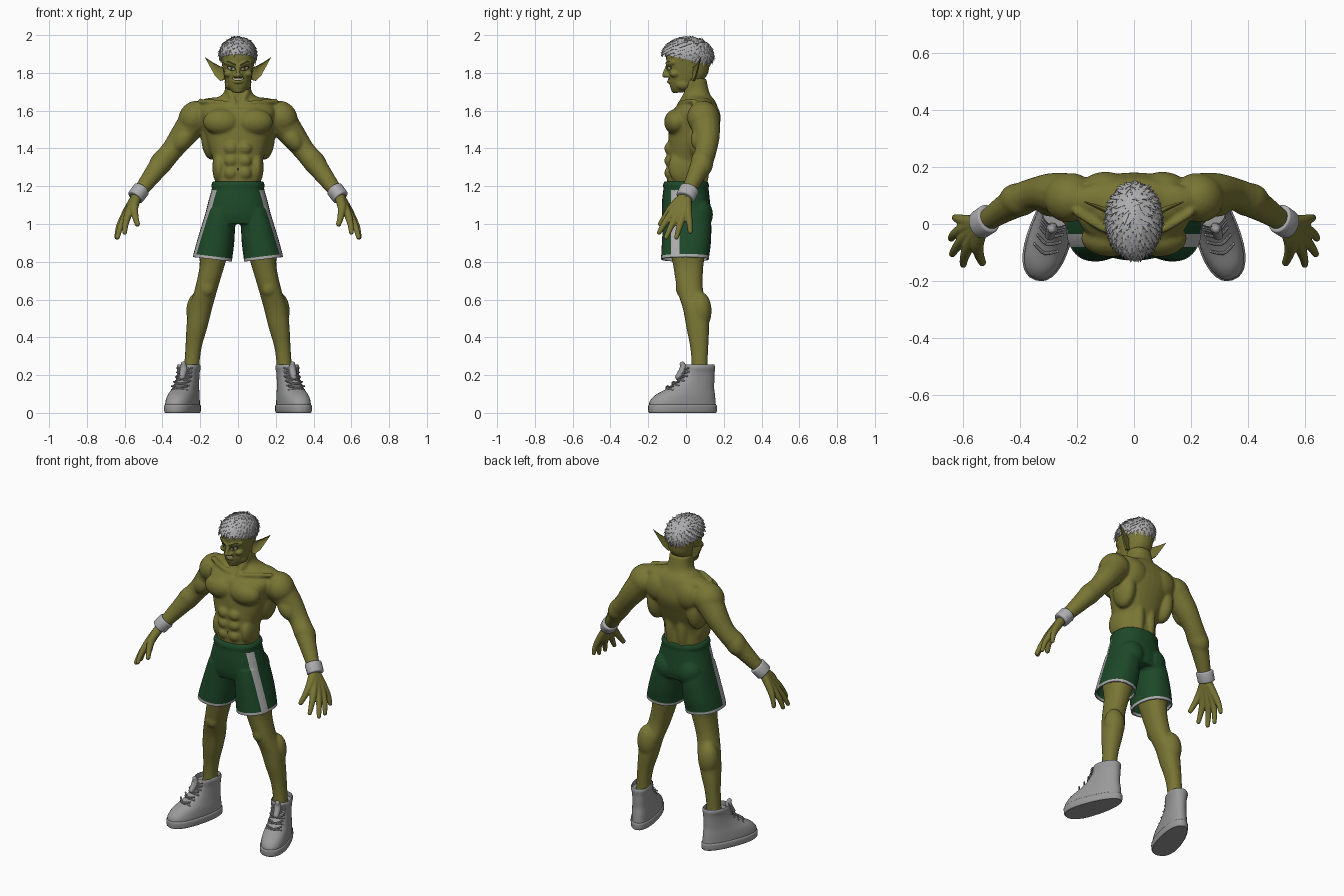
import bpy, bmesh, math, random
from mathutils import Vector, Matrix, Euler
from mathutils.bvhtree import BVHTree

random.seed(4)
if "Cube" in bpy.data.objects:
    bpy.data.objects.remove(bpy.data.objects["Cube"])


def material(name, *rgb):
    m = bpy.data.materials.new(name)
    m.use_nodes = True
    m.diffuse_color = (*rgb, 1)
    m.node_tree.nodes["Principled BSDF"].inputs["Base Color"].default_value = (*rgb, 1)
    return m


skin = material("olive skin", .19, .18, .035)
dark = material("dark olive", .025, .03, .01)
ear_pink = material("inner ear brown", .2, .1, .025)
green = material("shorts green", .012, .065, .022)
trim = material("trim grey", .42, .42, .42)
hair_grey = material("hair grey", .42, .42, .43)
band_grey = material("wristband grey", .42, .42, .44)
shoe_grey = material("shoe grey", .32, .32, .32)
ivory = material("eye and tooth ivory", .45, .45, .32)


def catmull(rows, n=4):
    rows = [Vector(r) for r in rows]
    out = []
    for i in range(len(rows) - 1):
        a, b, c, d = (rows[min(max(i + k, 0), len(rows) - 1)] for k in (-1, 0, 1, 2))
        for k in range(n):
            t = k / n
            out.append((b * 2 + (c - a) * t + (a * 2 - b * 5 + c * 4 - d) * t ** 2
                        + (b * 3 - a - c * 3 + d) * t ** 3) / 2)
    return out + [rows[-1]]


def skin_rings(bm, rings):
    rows = [[bm.verts.new(p) for p in ring] for ring in rings]
    n = len(rows[0])
    for a, b in zip(rows, rows[1:]):
        for i in range(n):
            j = (i + 1) % n
            bm.faces.new((a[i], a[j], b[j], b[i]))
    bm.faces.new(rows[0][::-1])
    return bm.faces.new(rows[-1])


def loft(bm, rows, power=2.3, n=32):
    """Stack of level rounded outlines: z, centre x, centre y, radius x, radius y."""
    angles = [math.tau * i / n for i in range(n)]
    bend = lambda c: math.copysign(abs(c) ** (2 / power), c)
    return skin_rings(bm, [[(cx + rx * bend(math.cos(a)), cy + ry * bend(math.sin(a)), z)
                            for a in angles] for z, cx, cy, rx, ry in catmull(rows)])


def ball(bm, loc, size, turn=0):
    m = Matrix.LocRotScale(Vector(loc), Euler((0, turn, 0)), Vector(size))
    bmesh.ops.create_uvsphere(bm, u_segments=20, v_segments=12, radius=1, matrix=m)


def limb(bm, points, n=14):
    """Round-ended tube through points x, y, z, radius."""
    path = catmull(points)
    side, rings = None, []
    for i, p in enumerate(path):
        d = (path[min(i + 1, len(path) - 1)] - path[max(i - 1, 0)]).xyz.normalized()
        side = d.orthogonal() if side is None else side - d * side.dot(d)
        side.normalize()
        up = d.cross(side)
        rings.append([p.xyz + (side * math.cos(math.tau * k / n) + up * math.sin(math.tau * k / n)) * p.w
                      for k in range(n)])
    skin_rings(bm, rings)
    for p in (path[0], path[-1]):
        ball(bm, p.xyz, (p.w,) * 3)


def finish(name, bm, mats, mirror=True, voxel=0, smooth=4, closed=True, angle=40):
    if closed:
        bmesh.ops.recalc_face_normals(bm, faces=bm.faces[:])
    if mirror:
        geom = bmesh.ops.duplicate(bm, geom=bm.verts[:] + bm.edges[:] + bm.faces[:])["geom"]
        for v in geom:
            if isinstance(v, bmesh.types.BMVert):
                v.co.x *= -1
        bmesh.ops.reverse_faces(bm, faces=[f for f in geom if isinstance(f, bmesh.types.BMFace)])
    mesh = bpy.data.meshes.new(name)
    bm.to_mesh(mesh)
    bm.free()
    ob = bpy.data.objects.new(name, mesh)
    bpy.context.collection.objects.link(ob)
    if voxel:  # fuse overlapping volumes into one organic surface
        r = ob.modifiers.new("fuse", "REMESH")
        r.mode, r.voxel_size = "VOXEL", voxel
        s = ob.modifiers.new("relax", "SMOOTH")
        s.factor, s.iterations = .5, smooth
        fused = bpy.data.meshes.new_from_object(ob.evaluated_get(bpy.context.evaluated_depsgraph_get()))
        ob.modifiers.clear()
        ob.data = fused
    ob.data.materials.clear()
    for m in mats:
        ob.data.materials.append(m)
    ob.data.shade_smooth()
    if not voxel:
        ob.data.set_sharp_from_angle(angle=math.radians(angle))
    return ob


# Body: torso, arms and legs with muscle volumes
bm = bmesh.new()
loft(bm, [(1.08, 0, .01, .12, .1), (1.22, 0, .005, .12, .105), (1.32, 0, .005, .128, .105),
          (1.42, 0, .025, .16, .12), (1.52, 0, .045, .185, .135), (1.6, 0, .05, .2, .122),
          (1.65, 0, .07, .16, .085), (1.69, 0, .058, .078, .068), (1.77, 0, .045, .066, .062)])
limb(bm, [(.22, .095, 1.56, .085), (.29, .11, 1.47, .07), (.35, .105, 1.39, .058),
          (.4, .085, 1.33, .058), (.46, .05, 1.25, .048), (.535, 0, 1.15, .034)])
loft(bm, [(1.08, .075, .01, .08, .1), (.9, .12, .01, .085, .1), (.78, .137, .012, .066, .08),
          (.65, .17, .022, .06, .068), (.55, .2, .052, .062, .068), (.45, .218, .062, .055, .06),
          (.35, .235, .07, .043, .048), (.25, .245, .072, .04, .042), (.14, .25, .072, .042, .045)])
lean = -.64
muscles = {
    "pec": ((.086, -.05, 1.54), (.1, .066, .07), 0), "oblique": ((.1, -.015, 1.3), (.036, .08, .09), 0),
    "lat": ((.14, .08, 1.46), (.055, .08, .12), 0), "scapula": ((.1, .12, 1.56), (.09, .064, .09), 0),
    "spine": ((.04, .085, 1.32), (.035, .04, .15), 0), "trap": ((.1, .085, 1.635), (.12, .06, .036), 0),
    "deltoid": ((.232, .09, 1.565), (.08, .085, .092), lean), "biceps": ((.29, .075, 1.45), (.05, .05, .075), lean),
    "triceps": ((.3, .125, 1.47), (.05, .05, .085), lean), "forearm": ((.405, .085, 1.325), (.06, .06, .085), lean),
    "calf": ((.212, .078, .54), (.062, .058, .1), 0), "knee": ((.163, -.025, .66), (.04, .03, .045), 0),
}
for loc, size, turn in muscles.values():
    ball(bm, loc, size, turn)
for z in (1.27, 1.335, 1.4):
    ball(bm, (.036, -.085, z), (.037, .03, .035))
limb(bm, [(.02, -.035, 1.63, .013), (.1, -.02, 1.645, .013), (.2, .04, 1.65, .014)])
limb(bm, [(.055, .03, 1.75, .018), (.04, .005, 1.69, .018), (.018, -.03, 1.635, .014)])
body = finish("body", bm, [skin], voxel=.008, smooth=5)

# Hands
bm = bmesh.new()
wrist = (.532, .003, 1.155)
fingers = [((.578, -.072, 1.06), (.595, -.115, 1), (.6, -.142, .955)),
           ((.59, -.045, 1.05), (.622, -.08, .985), (.638, -.105, .93)),
           ((.595, -.015, 1.052), (.63, -.035, .985), (.642, -.05, .93)),
           ((.588, .01, 1.068), (.617, .018, 1.01), (.628, .022, .96))]
for knuckle, middle, tip in fingers:
    limb(bm, [(*wrist, .027), (*knuckle, .022), (*middle, .0165), (*tip, .0125)])
limb(bm, [(*wrist, .028), (.55, -.065, 1.095, .024), (.545, -.105, 1.045, .018), (.533, -.135, 1, .014)])
finish("hands", bm, [skin], voxel=.004, smooth=4)

# Head
bm = bmesh.new()
loft(bm, [(1.695, 0, -.043, .028, .024), (1.715, 0, -.028, .046, .052), (1.745, 0, -.008, .063, .08),
          (1.79, 0, .01, .075, .103), (1.84, 0, .012, .084, .113), (1.89, 0, .015, .09, .12),
          (1.94, 0, .015, .08, .105), (1.975, 0, .015, .045, .06)])
limb(bm, [(0, -.094, 1.84, .01), (0, -.108, 1.81, .011), (0, -.114, 1.787, .013)])
ball(bm, (.014, -.1, 1.785), (.012, .014, .01))
limb(bm, [(.008, -.097, 1.84, .011), (.035, -.092, 1.85, .013), (.065, -.066, 1.855, .012)])
ball(bm, (.05, -.058, 1.795), (.026, .03, .02))
ball(bm, (.045, -.015, 1.74), (.024, .04, .03))
ball(bm, (0, -.06, 1.708), (.026, .018, .016))
limb(bm, [(0, -.094, 1.752, .008), (.016, -.089, 1.753, .007), (.032, -.076, 1.759, .005)])
head = finish("head", bm, [skin], voxel=.005, smooth=3)


# Painted face details and navel, laid on the surface as thin plates
def plate(name, target, columns, mat, lift):
    src = bmesh.new()
    src.from_mesh(target.data)
    tree = BVHTree.FromBMesh(src)
    src.free()
    hit = lambda x, z: tree.ray_cast(Vector((x, -1, z)), Vector((0, 1, 0)))[0] - Vector((0, lift, 0))
    bm = bmesh.new()
    grid = [[bm.verts.new(hit(x, lo + (hi - lo) * t)) for t in (0, .5, 1)] for x, lo, hi in columns]
    for a, b in zip(grid, grid[1:]):
        for k in (0, 1):
            bm.faces.new((a[k], b[k], b[k + 1], a[k + 1]))
    finish(name, bm, [mat], closed=False)


plate("eye_sockets", head, [(.013, 1.815, 1.826), (.025, 1.81, 1.833), (.042, 1.811, 1.837), (.058, 1.824, 1.838)], dark, .002)
plate("eyes", head, [(.018, 1.817, 1.822), (.027, 1.814, 1.827), (.042, 1.815, 1.831), (.052, 1.825, 1.832)], ivory, .004)
plate("pupils", head, [(.03, 1.817, 1.828), (.035, 1.815, 1.83), (.04, 1.817, 1.83)], dark, .006)
plate("eyebrows", head, [(.01, 1.837, 1.845), (.03, 1.845, 1.856), (.05, 1.855, 1.865), (.066, 1.857, 1.86)], dark, .003)
plate("mouth", head, [(0, 1.757, 1.772), (.015, 1.758, 1.773), (.028, 1.764, 1.775), (.035, 1.771, 1.774)], dark, .002)
plate("teeth", head, [(0, 1.761, 1.77), (.015, 1.762, 1.771), (.026, 1.767, 1.772)], ivory, .004)
plate("navel", body, [(0, 1.282, 1.298), (.004, 1.284, 1.296)], dark, .002)

# Pointed ears with a dished inner face
bm = bmesh.new()
rim = [(.072, .025, 1.765), (.095, .035, 1.758), (.122, .05, 1.785), (.148, .063, 1.832),
       (.175, .076, 1.882), (.132, .06, 1.853), (.1, .045, 1.835), (.072, .03, 1.828)]
front = bm.faces.new([bm.verts.new(p) for p in rim])
extruded = bmesh.ops.extrude_face_region(bm, geom=[front], use_keep_orig=True)["geom"]
for v in extruded:
    if isinstance(v, bmesh.types.BMVert):
        v.co += Vector((-.006, .014, 0)) * (1 - (v.co.x - .07) * 7)
bmesh.ops.recalc_face_normals(bm, faces=bm.faces[:])
bmesh.ops.inset_region(bm, faces=[front], thickness=.007, depth=-.005)
front.material_index = 1
finish("ears", bm, [skin, ear_pink])

# Hair: scalp cap covered with overlapping pointed locks
bm = bmesh.new()
middle, radii = Vector((0, .01, 1.893)), Vector((.096, .132, .094))
ball(bm, middle, radii)
bmesh.ops.bisect_plane(bm, geom=bm.verts[:] + bm.edges[:] + bm.faces[:], plane_co=(0, 0, 1.872),
                       plane_no=(0, .22, 1), clear_inner=True)
crown = Vector((0, .1, 2))
count = 330
for i in range(count):
    z = 1 - 2 * (i + .5) / count
    a = i * math.pi * (3 - math.sqrt(5))
    unit = Vector((math.cos(a) * math.sqrt(1 - z * z), math.sin(a) * math.sqrt(1 - z * z), z))
    p = middle + unit * radii
    if p.z < 1.882 - .22 * p.y:
        continue
    normal = Vector([u / r for u, r in zip(unit, radii)]).normalized()
    flow = p - crown + Vector((random.uniform(-.04, .04), random.uniform(-.04, .02), 0))
    flow = (flow - normal * flow.dot(normal)).normalized()
    flow = (flow + normal * random.uniform(.1, .3)).normalized()
    side = normal.cross(flow).normalized()
    up = flow.cross(side)
    m = Matrix((side, up * .45, flow)).transposed().to_4x4()
    m.translation = p + flow * .008
    bmesh.ops.create_cone(bm, cap_ends=True, segments=6, radius1=.0165, radius2=.001,
                          depth=random.uniform(.04, .054), matrix=m)
finish("hair", bm, [hair_grey], mirror=False, angle=50)

# Shorts: fused trunk and legs, trimmed open at the hems
bm = bmesh.new()
loft(bm, [(1.225, 0, 0, .134, .115), (1.205, 0, 0, .142, .122), (1.185, 0, 0, .139, .12),
          (1.12, 0, 0, .157, .127), (1.05, 0, .003, .174, .13), (1.0, 0, .005, .18, .12)])
loft(bm, [(1.08, .085, .005, .08, .12), (1.0, .102, .006, .088, .128), (.9, .12, .002, .1, .13),
          (.82, .135, -.005, .105, .127), (.74, .145, -.006, .106, .126)])
ball(bm, (.078, .065, 1.05), (.082, .078, .09))
shorts = finish("shorts", bm, [green, trim], voxel=.006, smooth=5)
bm = bmesh.new()
bm.from_mesh(shorts.data)
slope = .12


def slice_faces(faces, co, no, clear=False):
    edges = list({e for f in faces for e in f.edges})
    verts = list({v for f in faces for v in f.verts})
    bmesh.ops.bisect_plane(bm, geom=verts + edges + faces, plane_co=co, plane_no=no, clear_inner=clear)


for s in (1, -1):
    for z, clear in ((.797, True), (.813, False)):
        leg = [f for f in bm.faces if f.calc_center_median().x * s > 0 and f.calc_center_median().z < .95]
        slice_faces(leg, (0, 0, z), (-slope * s, 0, 1), clear)
for y in (-.08, -.035):
    slice_faces(bm.faces[:], (0, y, 0), (0, 1, 0))
bm.normal_update()
for f in bm.faces:
    c = f.calc_center_median()
    hem = c.z - slope * abs(c.x) < .813
    stripe = -.08 < c.y < -.035 and f.normal.x * math.copysign(1, c.x) > .4 and c.z < 1.18
    f.material_index = int(hem or stripe)
    f.smooth = True
bm.to_mesh(shorts.data)
bm.free()
shorts.modifiers.new("cloth", "SOLIDIFY").thickness = .008

# Wristbands
bm = bmesh.new()
along = Vector((.075, -.05, -.1)).normalized()
wide = (Vector((0, 1, 0)) - along * along.y).normalized()
m = Matrix((wide * 1.15, along.cross(wide), along)).transposed().to_4x4()
m.translation = (.527, .008, 1.163)
bmesh.ops.create_cone(bm, cap_ends=True, segments=32, radius1=.046, radius2=.045, depth=.066, matrix=m)
rims = [e for e in bm.edges if any(len(f.verts) > 4 for f in e.link_faces)]
bmesh.ops.bevel(bm, geom=rims, offset=.008, segments=3, affect="EDGES", profile=.5)
finish("wristbands", bm, [band_grey])


# High-top shoes, toes turned outward
def shoe_part(name, bm):
    for v in bm.verts:
        v.co.x *= 1 - .8 * v.co.y
    bmesh.ops.transform(bm, verts=bm.verts[:], matrix=Matrix.Translation((.285, -.008, 0))
                        @ Matrix.Rotation(math.radians(18), 4, "Z"))
    finish(name, bm, [shoe_grey])


bm = bmesh.new()
loft(bm, [(0, 0, -.01, .07, .183), (.008, 0, -.01, .075, .188), (.036, 0, -.01, .076, .189), (.044, 0, -.01, .07, .184)])
shoe_part("soles", bm)
bm = bmesh.new()
top = loft(bm, [(.03, 0, -.01, .07, .184), (.06, 0, -.01, .07, .181), (.095, 0, .005, .067, .163),
                (.13, 0, .035, .061, .128), (.17, 0, .062, .057, .102), (.21, 0, .077, .057, .088),
                (.24, 0, .083, .063, .085), (.255, 0, .083, .058, .08)])
bmesh.ops.inset_region(bm, faces=[top], thickness=.012)
bmesh.ops.translate(bm, verts=top.verts[:], vec=(0, 0, -.03))
shoe_part("shoe_uppers", bm)
bm = bmesh.new()
limb(bm, [(0, -.035, .19, .016), (0, -.008, .23, .02), (0, -.012, .258, .014)])
for y, z in ((-.097, .132), (-.064, .155), (-.036, .18), (-.017, .205), (-.008, .228)):
    for s in (1, -1):
        limb(bm, [(-.04, y + .018, z - .01 * s, .005), (0, y - .002, z, .006), (.04, y + .018, z + .01 * s, .005)], n=8)
shoe_part("tongues_and_laces", bm)
